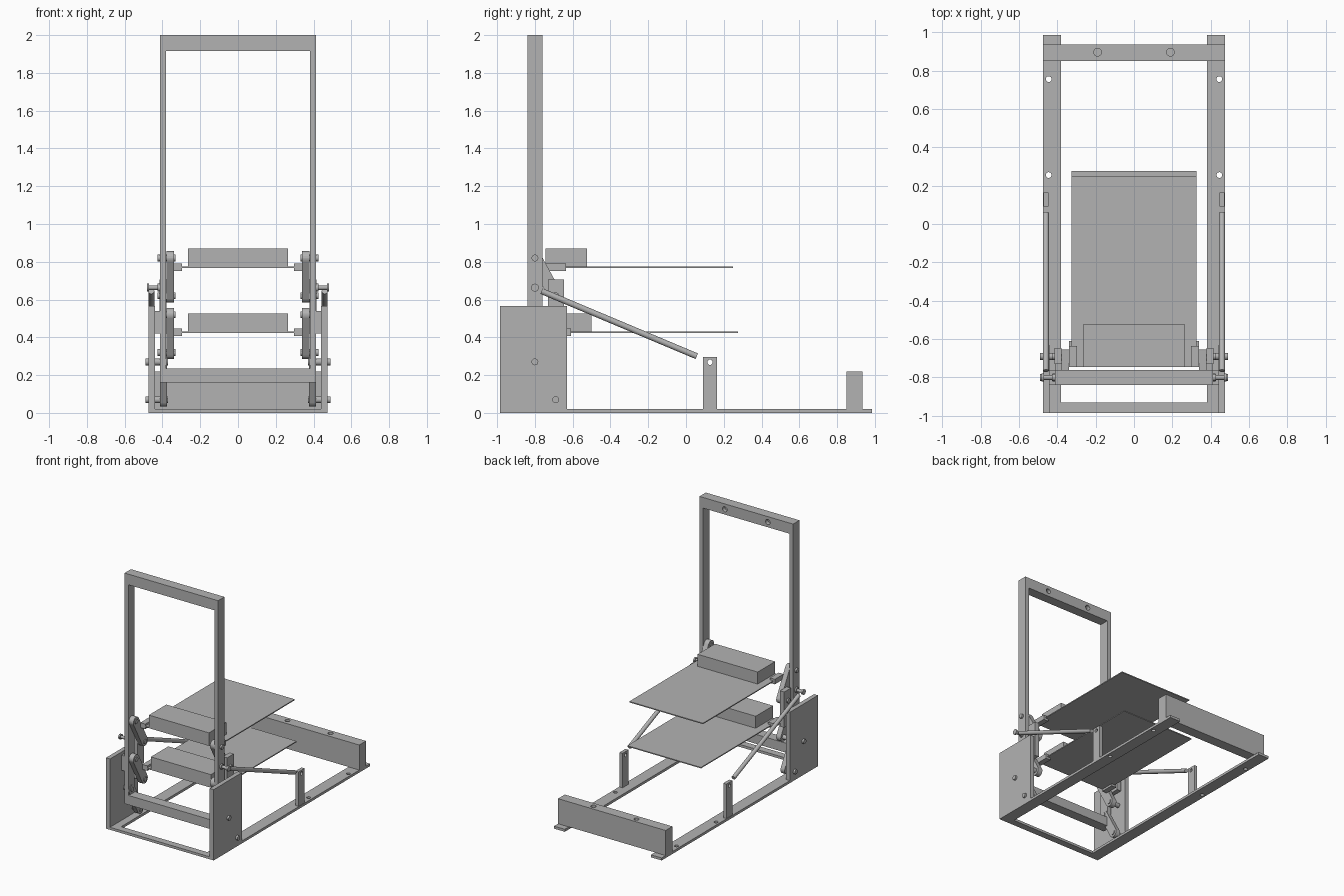
import bpy
from math import atan2, hypot, pi, cos, sin
from mathutils import Vector

if "Cube" in bpy.data.objects:
    bpy.data.objects.remove(bpy.data.objects["Cube"], do_unlink=True)

grey = bpy.data.materials.new("plain grey")
grey.use_nodes = True
COLOUR = (0.45, 0.45, 0.45, 1)
grey.diffuse_color = COLOUR
grey.node_tree.nodes["Principled BSDF"].inputs["Base Color"].default_value = COLOUR
SIDES = (("left", 1), ("right", -1))


def box(name, x, y, z):
    """Box from its (low, high) range on each axis."""
    bpy.ops.mesh.primitive_cube_add(size=1, location=[sum(r) / 2 for r in (x, y, z)])
    ob = bpy.context.object
    ob.name = name
    ob.scale = [abs(r[1] - r[0]) for r in (x, y, z)]
    bpy.ops.object.transform_apply(location=False, rotation=False, scale=True)
    ob.data.materials.append(grey)
    return ob


def rod(name, a, b, radius, sides=24):
    """Cylinder between two points."""
    a, b = Vector(a), Vector(b)
    bpy.ops.mesh.primitive_cylinder_add(vertices=sides, radius=radius,
                                        depth=(b - a).length, location=(a + b) / 2)
    ob = bpy.context.object
    ob.name = name
    ob.rotation_euler = (b - a).to_track_quat("Z", "Y").to_euler()
    ob.data.materials.append(grey)
    bpy.ops.object.shade_smooth_by_angle()
    return ob


def drill(ob, a, b, radius):
    """Cut a round hole along a line."""
    cutter = rod("cutter", a, b, radius)
    mod = ob.modifiers.new("hole", "BOOLEAN")
    mod.operation, mod.solver, mod.object = "DIFFERENCE", "EXACT", cutter
    bpy.context.view_layer.objects.active = ob
    bpy.ops.object.modifier_apply(modifier=mod.name)
    bpy.data.objects.remove(cutter, do_unlink=True)


def link(name, x0, x1, start, end, radius):
    """Flat bar with round ends, lying in the side plane."""
    angle = atan2(end[1] - start[1], end[0] - start[0])
    outline = []
    for centre, turn in ((start, angle + pi / 2), (end, angle - pi / 2)):
        for i in range(13):
            t = turn + pi * i / 12
            outline.append((centre[0] + radius * cos(t), centre[1] + radius * sin(t)))
    n = len(outline)
    verts = [(x, y, z) for x in (x0, x1) for y, z in outline]
    faces = [list(range(n))[::-1], list(range(n, 2 * n))]
    faces += [(i, (i + 1) % n, n + (i + 1) % n, n + i) for i in range(n)]
    if x1 < x0:
        faces = [f[::-1] for f in faces]
    mesh = bpy.data.meshes.new(name)
    mesh.from_pydata(verts, [], faces)
    mesh.materials.append(grey)
    ob = bpy.data.objects.new(name, mesh)
    bpy.context.collection.objects.link(ob)
    return ob


# Base cross pieces
box("base_front_bar", (-0.38, 0.38), (-0.985, -0.93), (0, 0.02))
rear = box("rear_beam", (-0.475, 0.475), (0.85, 0.935), (0.02, 0.22))

# Upright frame cross pieces
top = box("frame_top_bar", (-0.38, 0.38), (-0.84, -0.76), (1.915, 2.0))
box("frame_lower_bar", (-0.38, 0.38), (-0.84, -0.76), (0.16, 0.235))
for s in (-0.19, 0.19):
    drill(rear, (s, 0.895, 0.18), (s, 0.895, 0.25), 0.02)
    drill(top, (s, -0.79, 1.957), (s, -0.74, 1.957), 0.02)

# Trays with their front boxes
for name, z, shift in (("upper", 0.77, 0), ("lower", 0.427, 0.025)):
    front = -0.745 + shift
    box(name + "_tray", (-0.325, 0.325), (front, 0.25 + shift), (z - 0.004, z + 0.004))
    box(name + "_tray_box", (-0.265, 0.265), (front, front + 0.22), (z + 0.004, z + 0.1))

for side, s in SIDES:
    # Base rail, side plate and rod post
    rail = box(side + "_base_rail", (s * 0.38, s * 0.475), (-0.985, 0.985), (0, 0.02))
    for y in (0.255, 0.755):
        drill(rail, (s * 0.445, y, -0.1), (s * 0.445, y, 0.1), 0.015)
    box(side + "_side_plate", (s * 0.44, s * 0.475), (-0.985, -0.63), (0.02, 0.565))
    post = box(side + "_rod_post", (s * 0.445, s * 0.472), (0.09, 0.165), (0.02, 0.295))
    drill(post, (s * 0.4, 0.127, 0.268), (s * 0.5, 0.127, 0.268), 0.014)

    # Upright and its blocks
    box(side + "_upright", (s * 0.38, s * 0.413), (-0.84, -0.76), (0.16, 2.0))
    box(side + "_stop_block", (s * 0.378, s * 0.415), (-0.73, -0.645), (0.42, 0.705))
    box(side + "_guide_block", (s * 0.413, s * 0.44), (-0.84, -0.76), (0.42, 0.54))

    # Swing links, pins and tray brackets
    for name, z, x0, x1 in (("upper", 0.82, 0.338, 0.378), ("middle", 0.52, 0.338, 0.378),
                            ("lower", 0.27, 0.376, 0.412)):
        link(f"{side}_{name}_link", s * x0, s * x1, (-0.8, z), (-0.69, z - 0.2), 0.036)
        reach = 0.49 if name == "lower" else 0.427
        for y, h in ((-0.8, z), (-0.69, z - 0.2)):
            rod(f"{side}_{name}_pin", (s * (x0 - 0.006), y, h), (s * reach, y, h), 0.018)
    for name, z, y in (("upper", 0.77, -0.745), ("lower", 0.427, -0.72)):
        box(f"{side}_{name}_bracket", (s * 0.296, s * 0.34), (y, y + 0.11),
            (z - 0.02, z + 0.02))

    # Diagonal gas rod with its pivot pin
    rod(side + "_rod_pin", (s * 0.4, -0.8, 0.663), (s * 0.478, -0.8, 0.663), 0.012)
    rod(side + "_rod_pin_head", (s * 0.47, -0.8, 0.663), (s * 0.483, -0.8, 0.663), 0.021)
    rod(side + "_rod_collar", (s * 0.413, -0.8, 0.663), (s * 0.425, -0.8, 0.663), 0.021)
    rod(side + "_diagonal_rod", (s * 0.459, -0.765, 0.645), (s * 0.459, 0.057, 0.3), 0.016)
